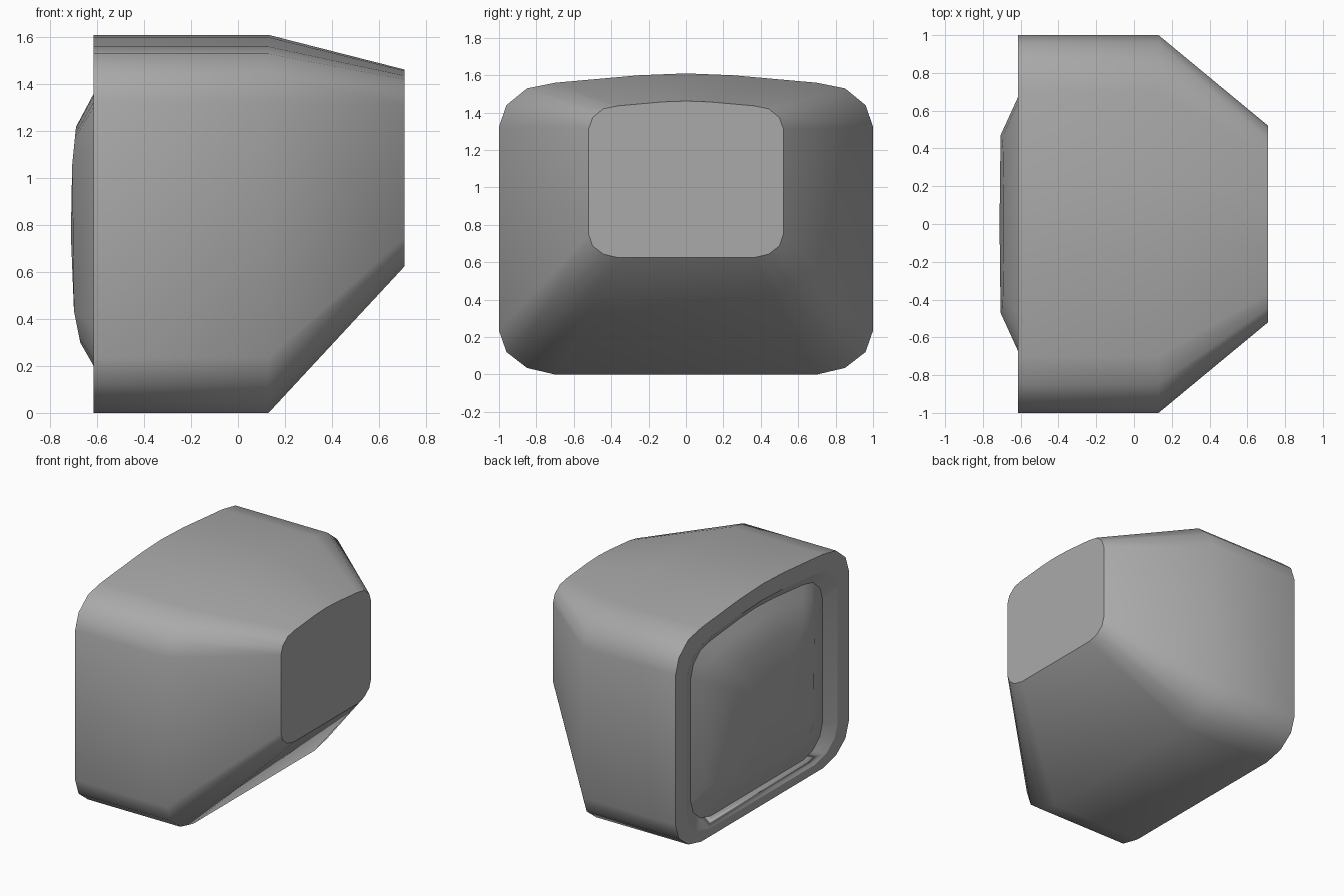
import bpy, bmesh

if "Cube" in bpy.data.objects:
    bpy.data.objects.remove(bpy.data.objects["Cube"], do_unlink=True)

# One plain grey for every part
grey = bpy.data.materials.new("plain_grey")
grey.use_nodes = True
GREY = (0.4, 0.4, 0.4, 1)
grey.diffuse_color = GREY
grey.node_tree.nodes["Principled BSDF"].inputs["Base Color"].default_value = GREY

# Half of the rounded cross-section (y, z), from bottom to crown
half = [(0.7, 0), (0.85, 0.035), (0.96, 0.12), (1, 0.235), (1, 1.325), (0.96, 1.44),
        (0.85, 1.53), (0.7, 1.56), (0.25, 1.6)]
profile = half + [(0, 1.61)] + [(-y, z) for y, z in reversed(half)]


def ring(x, sy=1, sz=1, lift=0):
    """Scaled copy of the cross-section standing at x."""
    return [(x, y * sy, z * sz + lift) for y, z in profile]


def bulge(points):
    """Lean the top and bottom of a ring back, as on curved glass."""
    out = []
    for x, y, z in points:
        over, under = max(0, z - 1.0), max(0, 0.5 - z)
        out.append((x + 0.1 * over + 0.2 * under, y, z))
    return out


def loft(name, rings, sharp=(), cap=False, tip=None):
    """Skin consecutive rings, optionally closing the last one."""
    bm = bmesh.new()
    loops = [[bm.verts.new(p) for p in r] for r in rings]
    n = len(profile)
    for a, b in zip(loops, loops[1:]):
        for i in range(n):
            j = (i + 1) % n
            bm.faces.new((a[i], a[j], b[j], b[i]))
    last = loops[-1]
    if cap:
        bm.faces.new(last)
    if tip:
        centre = bm.verts.new(tip)
        for i in range(n):
            bm.faces.new((last[i], last[(i + 1) % n], centre))
    for f in bm.faces:
        f.smooth = True
    for k in sharp:
        for i in range(n):
            bm.edges.get((loops[k][i], loops[k][(i + 1) % n])).smooth = False
    # Face outward: away from a point inside the casing
    for f in bm.faces:
        f.normal_update()
        c = f.calc_center_median()
        if f.normal.dot((c.x, c.y, c.z - 0.8)) < 0:
            f.normal_flip()
    mesh = bpy.data.meshes.new(name)
    bm.to_mesh(mesh)
    bm.free()
    mesh.materials.append(grey)
    bpy.context.collection.objects.link(bpy.data.objects.new(name, mesh))


FRONT = -0.615
rim = ring(FRONT, 0.87, 0.89, 0.06)
glass_edge = ring(-0.57, 0.76, 0.82, 0.11)

# Casing: front rim, straight shell, tapered rear, flat back plate
loft("casing", [rim, ring(FRONT), ring(0.13), ring(0.71, 0.52, 0.52, 0.625)],
     sharp=(1, 3), cap=True)

# Sloped lip leading from the rim in to the glass
loft("screen_lip", [rim, glass_edge])

# Domed screen
loft("screen", [glass_edge, ring(FRONT, 0.67, 0.72, 0.2),
                bulge(ring(-0.712, 0.47, 0.57, 0.3))], tip=(-0.712, 0, 0.76))
